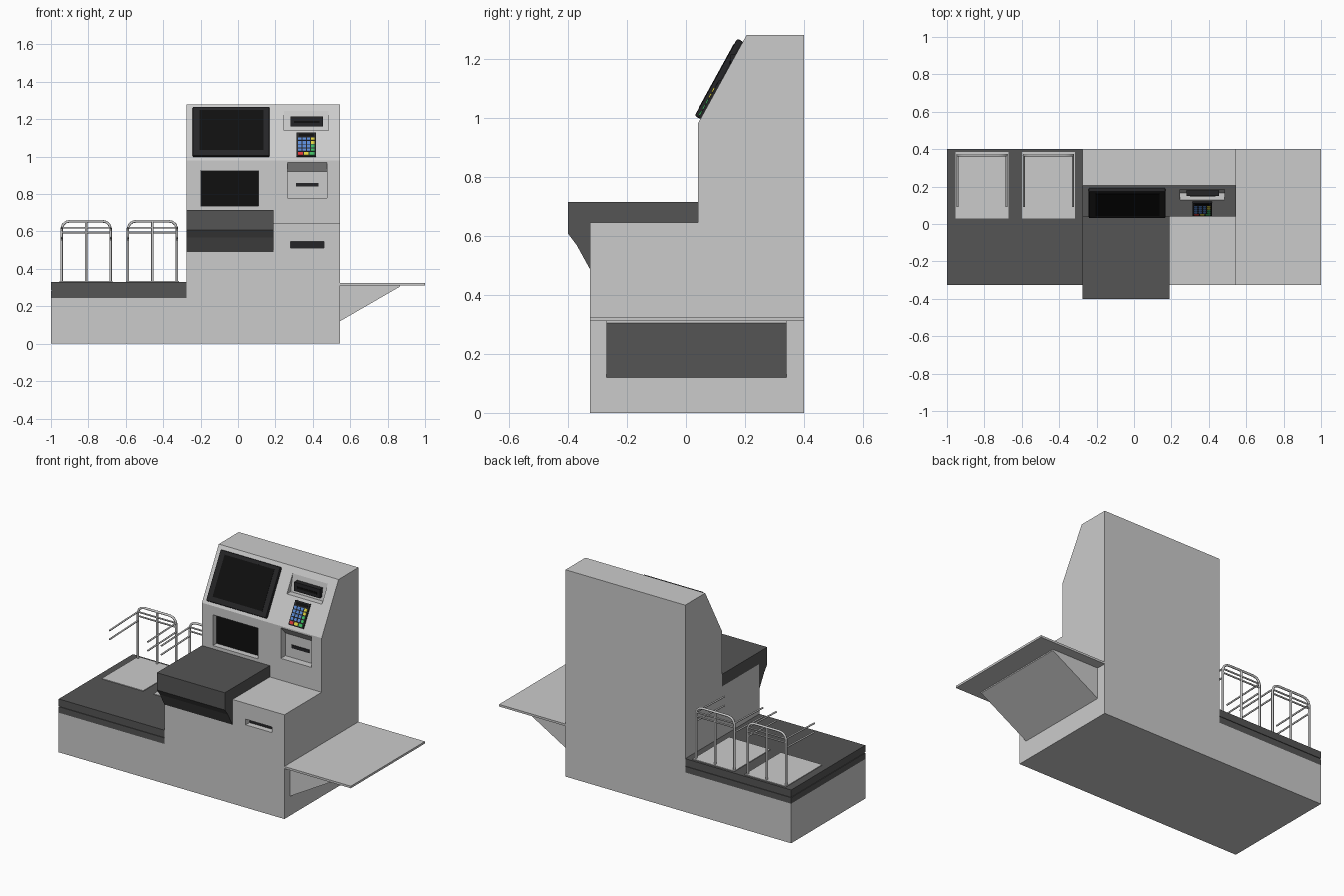
import bpy, bmesh
from mathutils import Matrix, Vector

if "Cube" in bpy.data.objects:
    bpy.data.objects.remove(bpy.data.objects["Cube"])


def mat(name, r, g, b):
    m = bpy.data.materials.new(name)
    m.diffuse_color = (r, g, b, 1)
    m.use_nodes = True
    m.node_tree.nodes["Principled BSDF"].inputs["Base Color"].default_value = m.diffuse_color
    return m


DARK = mat("dark_grey", 0.09, 0.09, 0.09)
BEZEL = mat("bezel_black", 0.018, 0.018, 0.02)
BLACK = mat("screen_black", 0.005, 0.005, 0.005)
BLUE = mat("key_blue", 0.1, 0.25, 0.65)
RED = mat("key_red", 0.7, 0.04, 0.04)
YELLOW = mat("key_yellow", 0.75, 0.65, 0.05)
GREEN = mat("key_green", 0.05, 0.5, 0.12)


def finish(name, bm, material=None):
    bmesh.ops.recalc_face_normals(bm, faces=bm.faces)
    me = bpy.data.meshes.new(name)
    bm.to_mesh(me)
    bm.free()
    ob = bpy.data.objects.new(name, me)
    bpy.context.collection.objects.link(ob)
    if material:
        me.materials.append(material)
    return ob


def box(name, x, y, z, material=None, matrix=None, bevel=0):
    bm = bmesh.new()
    bmesh.ops.create_cube(bm, size=1)
    for v in bm.verts:
        v.co = [(a + b) / 2 + c * (b - a) for (a, b), c in zip((x, y, z), v.co)]
    if bevel:
        bmesh.ops.bevel(bm, geom=bm.edges[:], offset=bevel, segments=2, profile=0.5, affect='EDGES')
    if matrix:
        bm.transform(matrix)
    return finish(name, bm, material)


def prism(name, pts, a, b, axis='X', material=None):
    """Extrude a (y,z) profile along x, or an (x,z) profile along y."""
    bm = bmesh.new()
    place = (lambda p, t: (t, p[0], p[1])) if axis == 'X' else (lambda p, t: (p[0], t, p[1]))
    face = bm.faces.new([bm.verts.new(place(p, a)) for p in pts])
    ext = bmesh.ops.extrude_face_region(bm, geom=[face])
    shift = Vector((b - a, 0, 0)) if axis == 'X' else Vector((0, b - a, 0))
    bmesh.ops.translate(bm, vec=shift, verts=[g for g in ext['geom'] if isinstance(g, bmesh.types.BMVert)])
    return finish(name, bm, material)


def cut(target, cutter):
    m = target.modifiers.new("cut", 'BOOLEAN')
    m.operation, m.object, m.solver = 'DIFFERENCE', cutter, 'EXACT'
    bpy.context.view_layer.objects.active = target
    bpy.ops.object.modifier_apply(modifier=m.name)
    bpy.data.objects.remove(cutter)


def rod(name, paths, radius):
    cu = bpy.data.curves.new(name, 'CURVE')
    cu.dimensions, cu.bevel_depth, cu.bevel_resolution, cu.use_fill_caps = '3D', radius, 2, True
    for pts in paths:
        s = cu.splines.new('POLY')
        s.points.add(len(pts) - 1)
        for p, co in zip(s.points, pts):
            p.co = (*co, 1)
        s.use_smooth = True
    ob = bpy.data.objects.new(name, cu)
    bpy.context.collection.objects.link(ob)


# Cabinet tower with slanted console
tower = prism("cabinet_tower", [(-0.325, 0), (0.4, 0), (0.4, 1.28), (0.205, 1.28), (0.04, 0.98),
                                (0.04, 0.645), (-0.325, 0.645)], -0.275, 0.545)
cut(tower, box("c", (-0.2, 0.11), (0, 0.08), (0.735, 0.925)))
cut(tower, prism("c", [(0, 0.97), (0.04, 0.97), (0.085, 0.92), (0.085, 0.78), (0, 0.78)], 0.265, 0.475))
cut(tower, box("c", (0.28, 0.46), (-0.4, -0.285), (0.512, 0.547)))
cut(tower, prism("c", [(0.09, 1.14), (0.165, 1.14), (0.186, 1.245), (0.09, 1.245)], 0.245, 0.485))

# Slot and window inserts sitting in the recesses
box("lower_window", (-0.199, 0.109), (0.074, 0.082), (0.736, 0.924), BLACK)
box("coin_slot", (0.31, 0.43), (0.081, 0.09), (0.84, 0.86), BEZEL)
box("receipt_slot", (0.281, 0.459), (-0.29, -0.284), (0.513, 0.546), BEZEL)
box("card_reader", (0.28, 0.455), (0.15, 0.19), (1.16, 1.215), BEZEL)
box("card_reader_slot", (0.3, 0.435), (0.147, 0.16), (1.18, 1.192), BLACK)

# Slanted console frame: x across, y up the slope, z outward
up = Vector((0, 0.165, 0.3)).normalized()
out = Vector((1, 0, 0)).cross(up)
slope = Matrix((Vector((1, 0, 0)), up, out)).transposed().to_4x4()
slope.translation = (0, 0.04, 0.98)

# Touch screen
box("screen_frame", (-0.242, 0.168), (0.018, 0.317), (-0.002, 0.022), BEZEL, slope, 0.006)
box("screen_glass", (-0.205, 0.135), (0.05, 0.295), (0.01, 0.0235), BLACK, slope)

# Keypad
box("keypad_base", (0.314, 0.416), (0.02, 0.165), (-0.002, 0.008), BEZEL, slope)
box("keypad_display", (0.325, 0.405), (0.14, 0.158), (0.006, 0.009), BLACK, slope)
side = [GREEN, GREEN, YELLOW, YELLOW]
for r in range(4):
    for c in range(4):
        x, v = 0.321 + c * 0.0235, 0.051 + r * 0.022
        box("key", (x, x + 0.018), (v, v + 0.016), (0.006, 0.012), side[r] if c == 3 else BLUE, slope)
for c, m in enumerate((RED, YELLOW, GREEN)):
    x = 0.321 + c * 0.031
    box("function_key", (x, x + 0.026), (0.027, 0.044), (0.006, 0.012), m, slope)

# Scanner head overhanging the counter
prism("scanner_head", [(-0.4, 0.715), (0.04, 0.715), (0.04, 0.64), (-0.32, 0.64), (-0.32, 0.488),
                       (-0.327, 0.49), (-0.37, 0.568), (-0.4, 0.608)], -0.2755, 0.19, material=DARK)

# Bagging base and scale slab with groove
box("bagging_base", (-1, -0.275), (-0.325, 0.4), (0, 0.245))
box("slab_lower", (-1, -0.275), (-0.325, 0.4), (0.245, 0.282), DARK)
box("slab_groove", (-0.996, -0.275), (-0.321, 0.396), (0.28, 0.29), DARK)
box("slab_upper", (-1, -0.275), (-0.325, 0.4), (0.287, 0.33), DARK)

# Bag plates and wire racks
for x in (-0.812, -0.4575):
    w, y = 0.131, 0.368
    box("bag_plate", (x - 0.142, x + 0.142), (0.03, 0.385), (0.328, 0.334))
    arch = [(x - w, y, 0.555), (x - w, y, 0.615), (x - w + 0.008, y, 0.637), (x - w + 0.023, y, 0.65),
            (x - w + 0.045, y, 0.655)]
    rod("rack_arch", [arch + [(2 * x - a, b, c) for a, b, c in reversed(arch)]], 0.007)
    rod("rack_posts", [[(x + d, y, 0.33), (x + d, y, h)] for d, h in ((-w, 0.6), (0, 0.655), (w, 0.6))], 0.007)
    rod("rack_crossbars", [[(x - w, y, z), (x + w, y, z)] for z in (0.595, 0.62)], 0.005)
    rod("rack_arms", [[(x + s * w, y, z), (x + s * w, 0.09, z - 0.01)]
                      for s in (-1, 1) for z in (0.565, 0.62)], 0.005)

# Side shelf and its wedge bracket
box("side_shelf", (0.545, 1), (-0.325, 0.4), (0.312, 0.325))
prism("shelf_bracket", [(0.545, 0.12), (0.865, 0.305), (0.865, 0.312), (0.545, 0.312)], -0.27, 0.34, 'Y')
